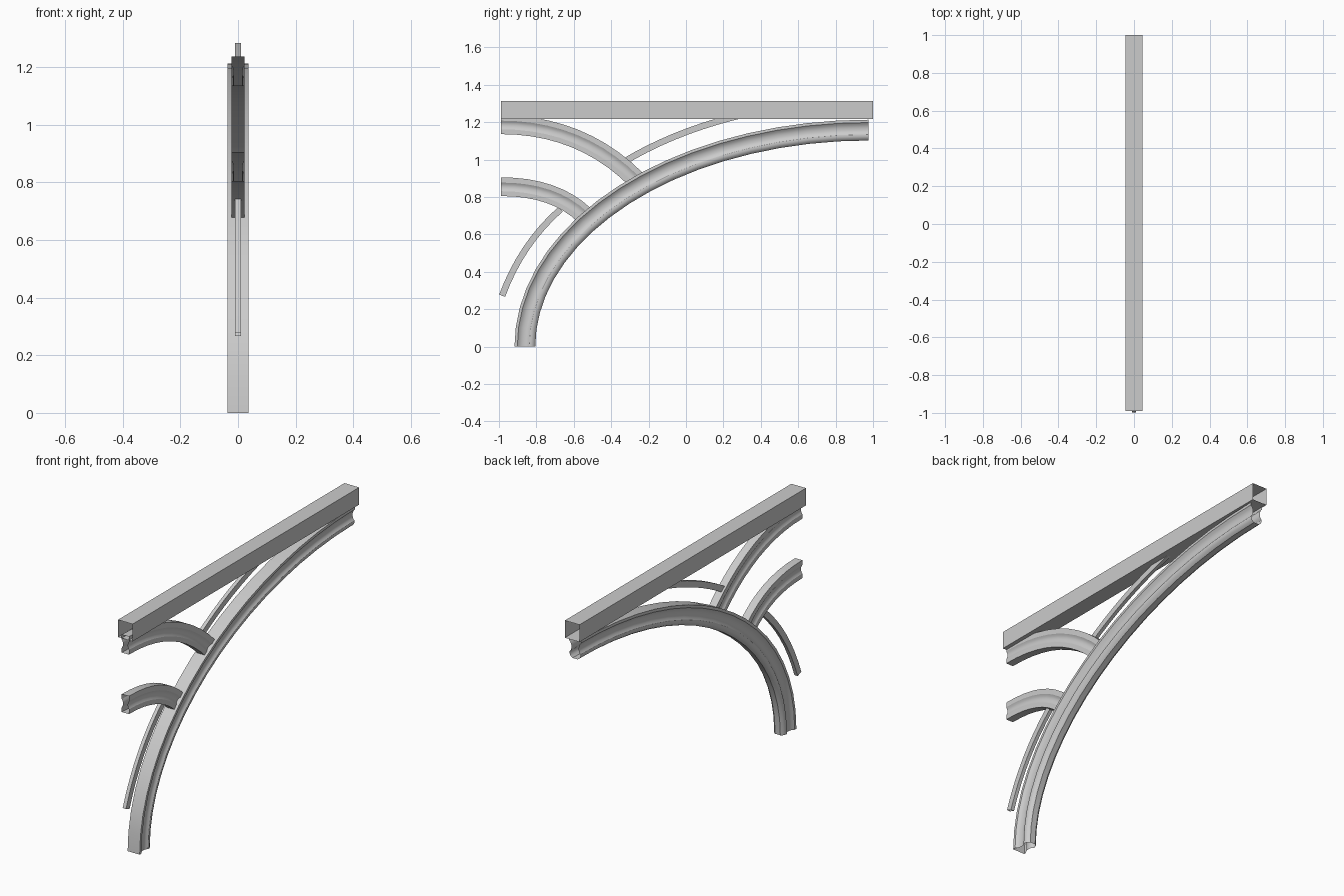
import bpy, bmesh
from math import sin, cos, pi, radians
from mathutils import Vector

if "Cube" in bpy.data.objects:
    bpy.data.objects.remove(bpy.data.objects["Cube"])


def sweep(name, path, half_profile, steps):
    """Sweep a mirrored (x, outward offset) profile along a path in the y-z plane, ends open."""
    profile = half_profile + [(-x, n) for x, n in reversed(half_profile)]
    bm = bmesh.new()
    rings = []
    for i in range(steps + 1):
        t = i / steps
        p = path(t)
        tan = (path(t + 1e-4) - path(t - 1e-4)).normalized()
        out = Vector((-tan.y, tan.x))
        rings.append([bm.verts.new((x, p.x + out.x * n, p.y + out.y * n)) for x, n in profile])
    count = len(profile)
    for a, b in zip(rings, rings[1:]):
        for j in range(count):
            k = (j + 1) % count
            bm.faces.new((a[j], a[k], b[k], b[j]))
    bmesh.ops.recalc_face_normals(bm, faces=bm.faces)
    mesh = bpy.data.meshes.new(name)
    bm.to_mesh(mesh)
    bm.free()
    obj = bpy.data.objects.new(name, mesh)
    bpy.context.collection.objects.link(obj)
    bpy.ops.object.select_all(action='DESELECT')
    obj.select_set(True)
    bpy.context.view_layer.objects.active = obj
    bpy.ops.object.shade_smooth_by_angle(angle=radians(30))
    return obj


def bezier(a, b, c):
    """Quadratic curve through (y, z) points."""
    a, b, c = Vector(a), Vector(b), Vector(c)
    return lambda t: a * (1 - t) ** 2 + b * 2 * t * (1 - t) + c * t * t


def ellipse(t):
    return Vector((0.975 - 1.892 * cos(t * pi / 2), 1.213 * sin(t * pi / 2)))


# Cross-sections: flanged moulding with rounded lower bead, waisted bar, flat strip
arch_profile = [(0.037, 0), (0.037, -0.015), (0.028, -0.026), (0.023, -0.04),
                (0.022, -0.055), (0.025, -0.068), (0.033, -0.078), (0.034, -0.088),
                (0.028, -0.102), (0.016, -0.111)]
bar_profile = [(0.022, 0.05), (0.022, 0.022), (0.016, 0.012), (0.014, 0),
               (0.016, -0.014), (0.022, -0.024), (0.022, -0.05)]
strip_profile = [(0.01, 0.017), (0.01, -0.017)]

# Open-ended top beam
beam_profile = [(0.045, 0.048), (0.045, -0.048)]
sweep("top_beam", lambda t: Vector((-0.99 + 1.99 * t, 1.264)), beam_profile, 1)

# Large main arch
sweep("main_arch", ellipse, arch_profile, 18)

# Two short branches springing from the wall side
sweep("upper_branch", bezier((-0.99, 1.186), (-0.56, 1.186), (-0.265, 0.892)), bar_profile, 10)
sweep("lower_branch", bezier((-0.99, 0.855), (-0.70, 0.855), (-0.54, 0.70)), bar_profile, 8)

# Thin curved strips echoing the main arch
sweep("upper_strip", bezier((-0.345, 0.98), (-0.02, 1.18), (0.43, 1.267)), strip_profile, 10)
sweep("lower_strip", bezier((-0.983, 0.272), (-0.88, 0.55), (-0.67, 0.735)), strip_profile, 8)
